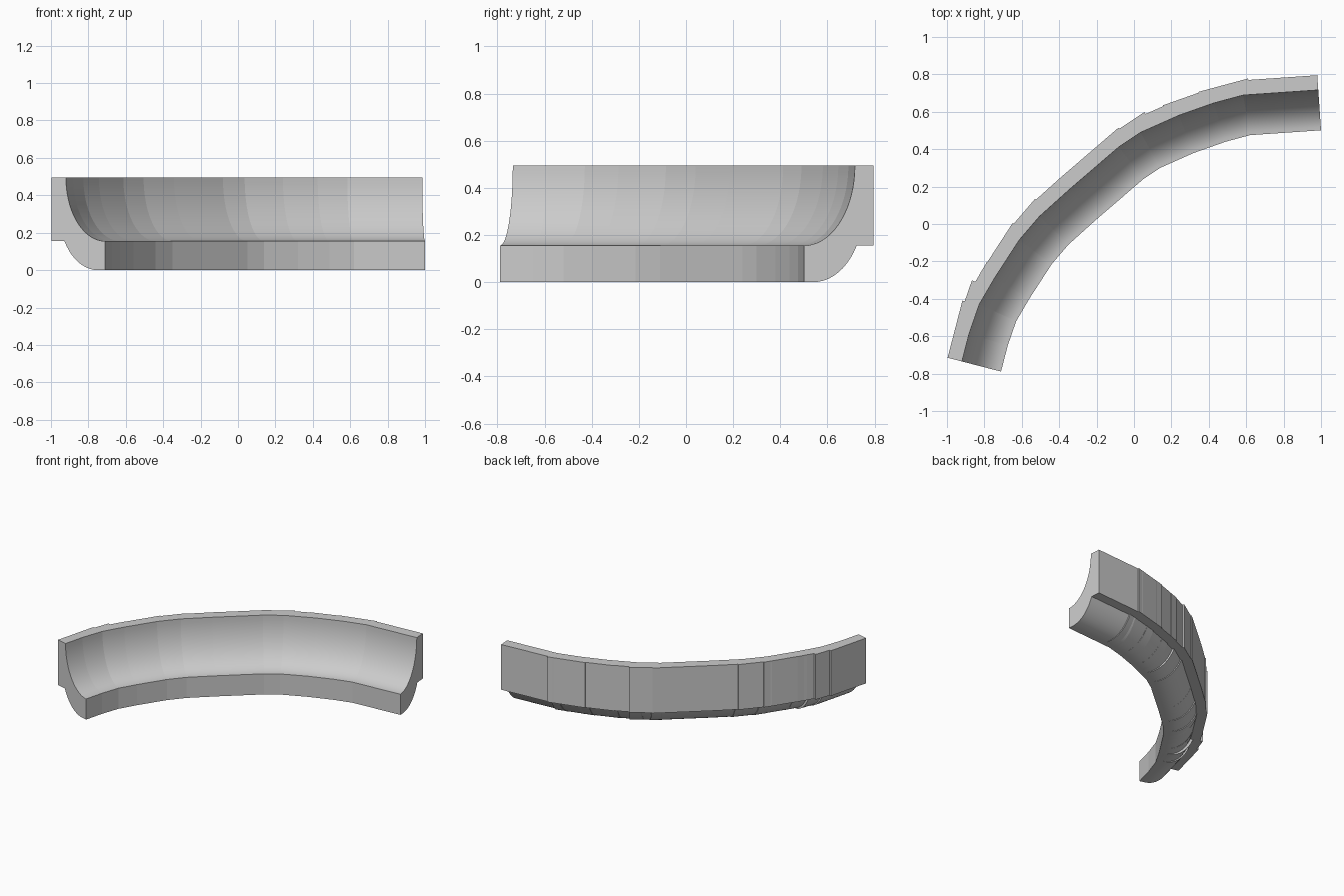
import bpy, bmesh, math
from mathutils import Vector

if "Cube" in bpy.data.objects:
    bpy.data.objects.remove(bpy.data.objects["Cube"])

DEPTH = 0.295   # inner lip to outer wall
TOP = 0.495
STEP = 0.155    # height of lip and of the rear ledge

# Cross-section (distance outward from the inner lip, height)
profile = [(0, 0), (0, STEP)]
for i in range(0, 17):                      # concave cove, lip to top rim
    a = math.radians(5 + 85 * i / 16)
    profile.append((0.216 * math.sin(a), TOP - 0.34 * math.cos(a)))
profile += [(DEPTH, TOP), (DEPTH, STEP), (0.224, STEP)]
for i in range(1, 11):                      # rounded underside
    a = math.radians(60 * (1 - i / 10))
    profile.append((0.04 + 0.184 * math.sin(a) / math.sin(math.radians(60)),
                    STEP * (1 - math.cos(a)) / 0.5))

# Inner lip seen from above, left end to right end
path = [(-0.711, -0.789), (-0.675, -0.65), (-0.63, -0.52), (-0.56, -0.40),
        (-0.44, -0.215), (-0.35, -0.11), (-0.2, 0.025), (0.05, 0.24), (0.14, 0.30),
        (0.32, 0.38), (0.49, 0.44), (0.62, 0.475), (1.0, 0.501)]
# How far each straight piece overshoots its forward / backward joint at the rear
forward = [0.16, 0.10, 0.05, 0.05, 0.05, 0.02, 0.06, 0.07, 0.01, 0.01, 0.04, 0]
backward = [0, 0, 0, 0.02, 0.01, 0, 0, 0, 0, 0.06, 0.06, 0.005]

pts = [Vector((x, y, 0)) for x, y in path]
dirs = [(b - a).normalized() for a, b in zip(pts, pts[1:])]


def miter(i):
    """Extra length needed for the outer walls to meet at joint i."""
    return DEPTH * math.tan(dirs[i].angle(dirs[i + 1]) / 2)


def cove_piece(name, start, end, direction):
    outward = Vector((-direction.y, direction.x, 0))
    bm = bmesh.new()
    rings = [[bm.verts.new(p + outward * d + Vector((0, 0, z))) for d, z in profile]
             for p in (start, end)]
    n = len(profile)
    for i in range(n):
        j = (i + 1) % n
        bm.faces.new((rings[0][i], rings[0][j], rings[1][j], rings[1][i]))
    bm.faces.new(rings[0])
    bm.faces.new(rings[1])
    bmesh.ops.recalc_face_normals(bm, faces=bm.faces)
    mesh = bpy.data.meshes.new(name)
    bm.to_mesh(mesh)
    bm.free()
    obj = bpy.data.objects.new(name, mesh)
    bpy.context.collection.objects.link(obj)
    bpy.ops.object.select_all(action='DESELECT')
    obj.select_set(True)
    bpy.context.view_layer.objects.active = obj
    bpy.ops.object.shade_smooth_by_angle(angle=math.radians(30))


# Overlapping straight pieces that together form the curved cove
last = len(dirs) - 1
for i, d in enumerate(dirs):
    back = backward[i] + miter(i - 1) if i > 0 else 0
    ahead = forward[i] + miter(i) if i < last else 0
    cove_piece(f"cove_segment_{i + 1}", pts[i] - d * back, pts[i + 1] + d * ahead, d)
